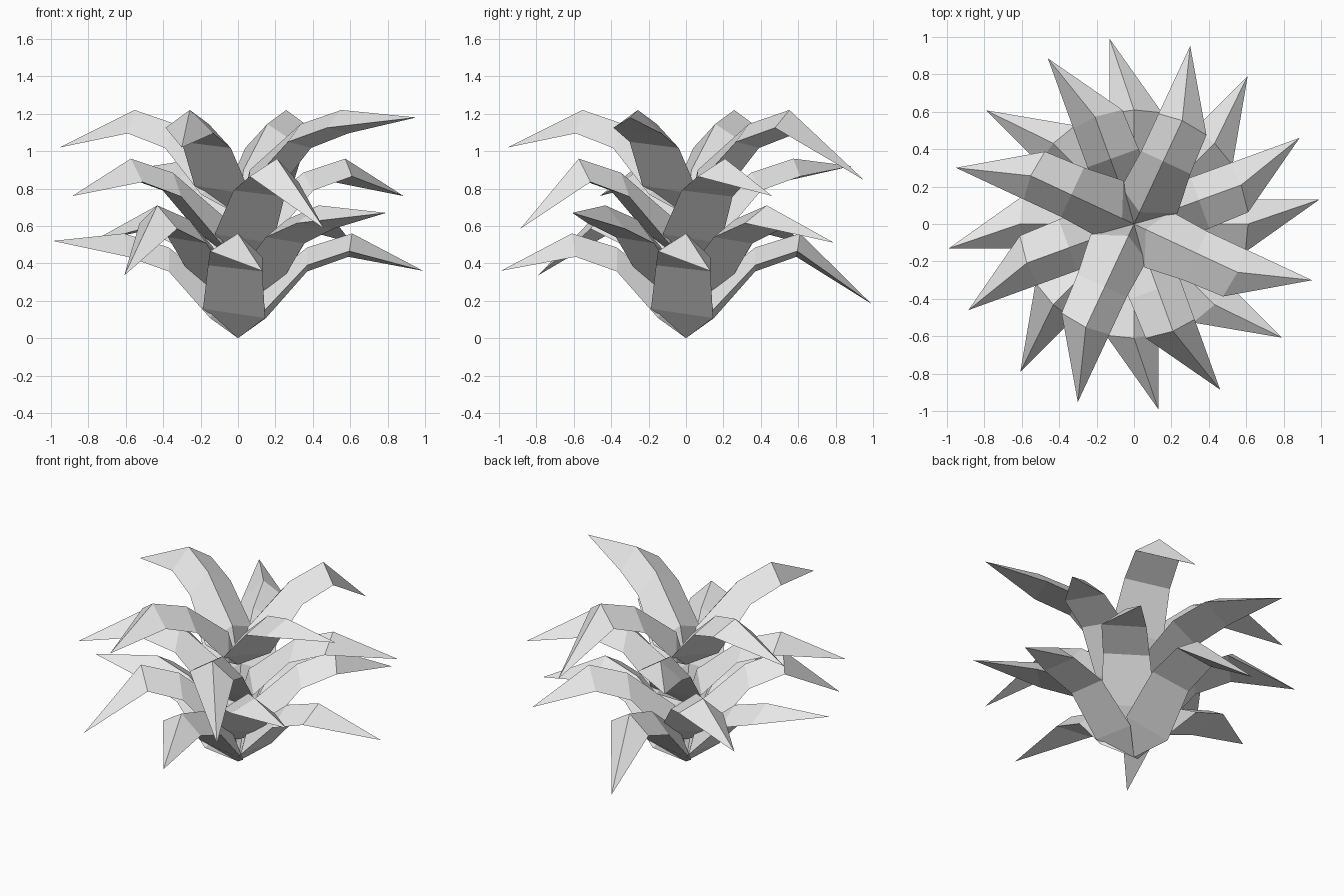
import bpy
import bmesh
from math import radians
from mathutils import Matrix, Vector

cube = bpy.data.objects.get("Cube")
if cube:
    bpy.data.objects.remove(cube)

# Single pale grey colour
grey = bpy.data.materials.new("pale grey")
grey.use_nodes = True
colour = (0.8, 0.8, 0.8, 1)
grey.diffuse_color = colour
grey.node_tree.nodes["Principled BSDF"].inputs["Base Color"].default_value = colour

# Triangular leaf sections along +x: right rim, ridge, left rim
SECTIONS = [
    [(0.15, -0.187, 0.157), (0.07, 0, 0.24), (0.15, 0.145, 0.108)],
    [(0.37, -0.16, 0.39), (0.37, 0, 0.485), (0.37, 0.13, 0.357)],
    [(0.595, -0.15, 0.465), (0.61, 0, 0.56), (0.59, 0.13, 0.435)],
]
ROOT = (0, 0, 0)
TIP = Vector((0.99, 0.13, 0.36))


def make_leaf(name, angle, height, tip_lift):
    """Three-sided curved spike, bent at each section and closed to a tip."""
    bm = bmesh.new()
    root = bm.verts.new(ROOT)
    tip = bm.verts.new(TIP + Vector((0, 0, tip_lift)))
    rings = [[bm.verts.new(p) for p in section] for section in SECTIONS]
    for i in range(3):
        j = (i + 1) % 3
        bm.faces.new((root, rings[0][i], rings[0][j]))
        for a, b in zip(rings, rings[1:]):
            bm.faces.new((a[i], b[i], b[j], a[j]))
        bm.faces.new((rings[-1][i], tip, rings[-1][j]))
    bmesh.ops.recalc_face_normals(bm, faces=bm.faces[:])
    bm.transform(Matrix.Translation((0, 0, height))
                 @ Matrix.Rotation(radians(angle), 4, "Z"))
    mesh = bpy.data.meshes.new(name)
    bm.to_mesh(mesh)
    bm.free()
    mesh.materials.append(grey)
    leaf = bpy.data.objects.new(name, mesh)
    bpy.context.collection.objects.link(leaf)


# Four whorls of four leaves; some tips droop or lift
DROOP, LIFT = -0.175, 0.16
WHORLS = [
    ("bottom", 0, 0.0, (0, DROOP, LIFT, 0)),
    ("lower", 45, 0.15, (0, 0, DROOP, LIFT)),
    ("upper", 20, 0.40, (0, LIFT, 0, DROOP)),
    ("top", 65, 0.66, (DROOP, 0, 0, LIFT)),
]
for label, turn, height, lifts in WHORLS:
    for k, lift in enumerate(lifts):
        make_leaf(f"{label}_leaf_{k + 1}", turn + 90 * k, height, lift)
